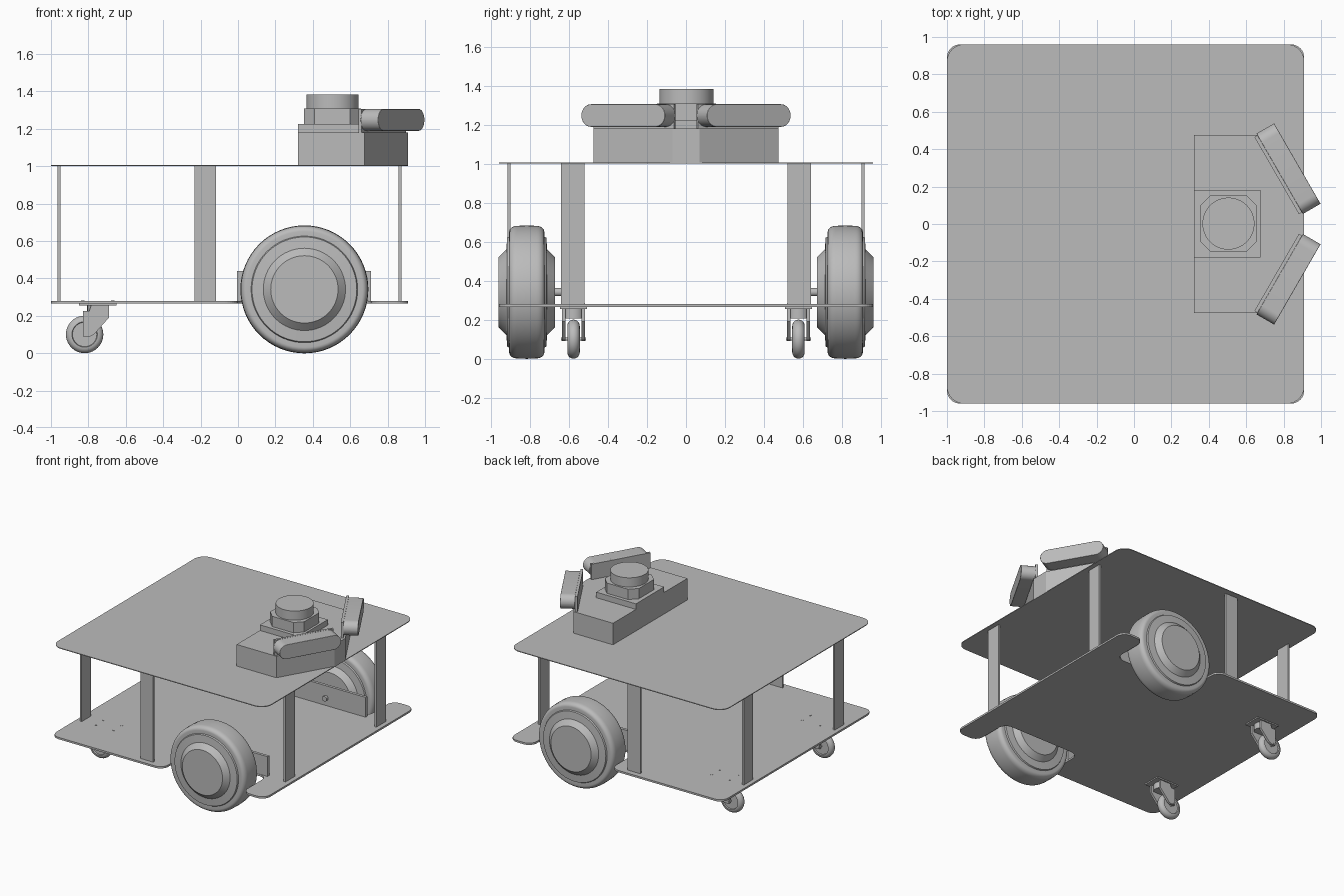
import bpy, bmesh, math
from mathutils import Matrix, Vector

cube = bpy.data.objects.get("Cube")
if cube:
    bpy.data.objects.remove(cube, do_unlink=True)

grey = bpy.data.materials.new("plain_grey")
grey.use_nodes = True
grey.diffuse_color = (0.5, 0.5, 0.5, 1)
grey.node_tree.nodes["Principled BSDF"].inputs["Base Color"].default_value = (0.5, 0.5, 0.5, 1)

UPRIGHT = Matrix.Rotation(math.pi / 2, 4, 'X')  # profile x,y -> x,z ; depth -> -y


def finish(name, bm, smooth=False):
    bmesh.ops.remove_doubles(bm, verts=bm.verts, dist=1e-5)
    bmesh.ops.recalc_face_normals(bm, faces=bm.faces)
    mesh = bpy.data.meshes.new(name)
    bm.to_mesh(mesh)
    bm.free()
    mesh.materials.append(grey)
    obj = bpy.data.objects.new(name, mesh)
    bpy.context.collection.objects.link(obj)
    if smooth:
        bpy.ops.object.select_all(action='DESELECT')
        obj.select_set(True)
        bpy.context.view_layer.objects.active = obj
        bpy.ops.object.shade_smooth_by_angle(angle=math.radians(35))
    return obj


def fillet(points, radius, steps=8):
    """Round every corner of an outline with a tangent arc."""
    out = []
    for i, p in enumerate(points):
        p = Vector(p)
        a = (Vector(points[i - 1]) - p).normalized()
        b = (Vector(points[(i + 1) % len(points)]) - p).normalized()
        half = a.angle(b) / 2
        centre = p + (a + b).normalized() * radius / math.sin(half)
        start = p + a * radius / math.tan(half) - centre
        end = p + b * radius / math.tan(half) - centre
        sweep = math.atan2(start.x * end.y - start.y * end.x, start.dot(end))
        for k in range(steps + 1):
            t = sweep * k / steps
            out.append((centre.x + start.x * math.cos(t) - start.y * math.sin(t),
                        centre.y + start.x * math.sin(t) + start.y * math.cos(t)))
    return out


def prism(name, points, low, high, matrix=Matrix(), smooth=False):
    bm = bmesh.new()
    a = [bm.verts.new(matrix @ Vector((x, y, low))) for x, y in points]
    b = [bm.verts.new(matrix @ Vector((x, y, high))) for x, y in points]
    bm.faces.new(a)
    bm.faces.new(b)
    for i in range(len(a)):
        bm.faces.new((a[i - 1], a[i], b[i], b[i - 1]))
    return finish(name, bm, smooth)


def rect(x0, x1, y0, y1):
    return [(x0, y0), (x1, y0), (x1, y1), (x0, y1)]


def box(name, x0, x1, y0, y1, z0, z1):
    return prism(name, rect(x0, x1, y0, y1), z0, z1)


def cylinder(name, radius, low, high, matrix, sides=48):
    ring = [(radius * math.cos(i * math.tau / sides), radius * math.sin(i * math.tau / sides))
            for i in range(sides)]
    return prism(name, ring, low, high, matrix, True)


def lathe(name, profile, centre, sides=64):
    """Spin (radius, offset) points about an axle parallel to y."""
    bm = bmesh.new()
    verts = [bm.verts.new((r, w, 0)) for r, w in profile]
    edges = [bm.edges.new(pair) for pair in zip(verts, verts[1:])]
    bmesh.ops.spin(bm, geom=verts + edges, cent=(0, 0, 0), axis=(0, 1, 0),
                   angle=math.tau, steps=sides, use_merge=True)
    bmesh.ops.translate(bm, verts=bm.verts, vec=centre)
    return finish(name, bm, True)


# Decks: the lower one is notched for the drive wheels
prism("top_deck", fillet(rect(-1, 0.91, -0.96, 0.96), 0.09), 1.0, 1.006)
half = [(0.91, 0.96), (0.71, 0.96), (0.71, 0.64), (0, 0.64), (0, 0.96), (-1, 0.96)]
outline = half + [(x, -y) for x, y in reversed(half)]
prism("bottom_deck", fillet(outline, 0.07), 0.265, 0.28)

# Drive wheel section, from the outer cap over the tread to the inner cap
flank = [(0, 0.144), (0.18, 0.144), (0.22, 0.105), (0.28, 0.1), (0.285, 0.09), (0.31, 0.09)]
tread = [(0.31 + 0.03 * math.sin(t), 0.05 + 0.04 * math.cos(t))
         for t in (math.pi / 2 * k / 6 for k in range(1, 7))]
side = flank + tread
wheel_profile = side + [(0.342, 0)] + [(r, -w) for r, w in reversed(side)]

# Caster tyre section
caster_profile = [(0, 0.022), (0.065, 0.022)]
caster_profile += [(0.068 + 0.032 * math.sin(math.pi * k / 12), 0.032 * math.cos(math.pi * k / 12))
                   for k in range(13)]
caster_profile += [(0.065, -0.022), (0, -0.022)]
fork_outline = [(-0.83, 0.225), (-0.795, 0.225), (-0.785, 0.255), (-0.69, 0.255),
                (-0.69, 0.19), (-0.77, 0.1), (-0.79, 0.09), (-0.83, 0.09)]

for s, label in ((1, "left"), (-1, "right")):
    flip = Matrix.Diagonal((1, s, 1, 1))

    # Pillars between the decks
    for end, x in (("rear", -0.957), ("front", 0.865)):
        box(f"{end}_pillar_{label}", x - 0.008, x + 0.008, s * 0.52, s * 0.64, 0.28, 1)
    box(f"side_pillar_{label}", -0.232, -0.118, s * 0.9, s * 0.915, 0.28, 1)

    # Drive wheel, axle and mounting bracket
    lathe(f"drive_wheel_{label}", wheel_profile, (0.355, s * 0.817, 0.341))
    box(f"wheel_bracket_{label}", -0.005, 0.71, s * 0.615, s * 0.638, 0.265, 0.44)
    axle_place = Matrix.Translation((0.355, 0, 0.341)) @ UPRIGHT
    cylinder(f"axle_{label}", 0.021, -s * 0.595, -s * 0.7, axle_place, 24)

    # Caster: wheel, axle pin, fork, swivel, mounting plate and bolts
    cy = s * 0.577
    lathe(f"caster_wheel_{label}", caster_profile, (-0.82, cy, 0.1), 40)
    pin_place = Matrix.Translation((-0.82, cy, 0.1)) @ UPRIGHT
    cylinder(f"caster_pin_{label}", 0.008, -0.063, 0.063, pin_place, 16)
    for k in (-1, 1):
        prism(f"caster_fork_{label}", fork_outline, k * 0.042, k * 0.06,
              Matrix.Translation((0, cy, 0)) @ UPRIGHT)
    swivel_place = Matrix.Translation((-0.748, cy, 0))
    cylinder(f"caster_swivel_{label}", 0.058, 0.205, 0.257, swivel_place)
    box(f"caster_plate_{label}", -0.85, -0.65, cy - 0.07, cy + 0.07, 0.255, 0.265)
    for dx in (-0.08, 0.08):
        for dy in (-0.05, 0.05):
            place = Matrix.Translation((-0.75 + dx, cy + dy, 0))
            cylinder(f"caster_bolt_{label}", 0.009, 0.27, 0.282, place, 16)

    # Angled camera bar: flat back plate and rounded body
    c, n = 0.5, math.sqrt(0.75)
    bar_place = flip @ Matrix(((-c, 0, n, 0.818), (n, 0, c, 0.291), (0, 1, 0, 1.247), (0, 0, 0, 1)))
    prism(f"camera_back_{label}", rect(-0.238, 0.238, -0.067, 0.058), -0.064, -0.045, bar_place)
    body = prism(f"camera_body_{label}", fillet(rect(-0.248, 0.248, -0.058, 0.058), 0.0579, 10),
                 -0.045, 0.064, bar_place, True)
    bevel = body.modifiers.new("soft_edges", 'BEVEL')
    bevel.width, bevel.segments, bevel.limit_method = 0.022, 4, 'ANGLE'
    bevel.angle_limit = math.radians(50)

# Sensor housing with angled front faces and a raised pad
prism("sensor_housing", [(0.32, -0.475), (0.675, -0.475), (0.91, -0.07),
                         (0.91, 0.07), (0.675, 0.475), (0.32, 0.475)], 1.006, 1.18)
box("sensor_pad", 0.32, 0.675, -0.178, 0.182, 1.18, 1.225)

# Scanner: chamfered base and round head
q, w = 0.152, 0.095
base = [(q, -w), (q, w), (w, q), (-w, q), (-q, w), (-q, -w), (-w, -q), (w, -q)]
scanner_place = Matrix.Translation((0.505, 0.002, 0))
prism("scanner_base", base, 1.225, 1.308, scanner_place)
cylinder("scanner_head", 0.139, 1.308, 1.382, scanner_place, 64)
